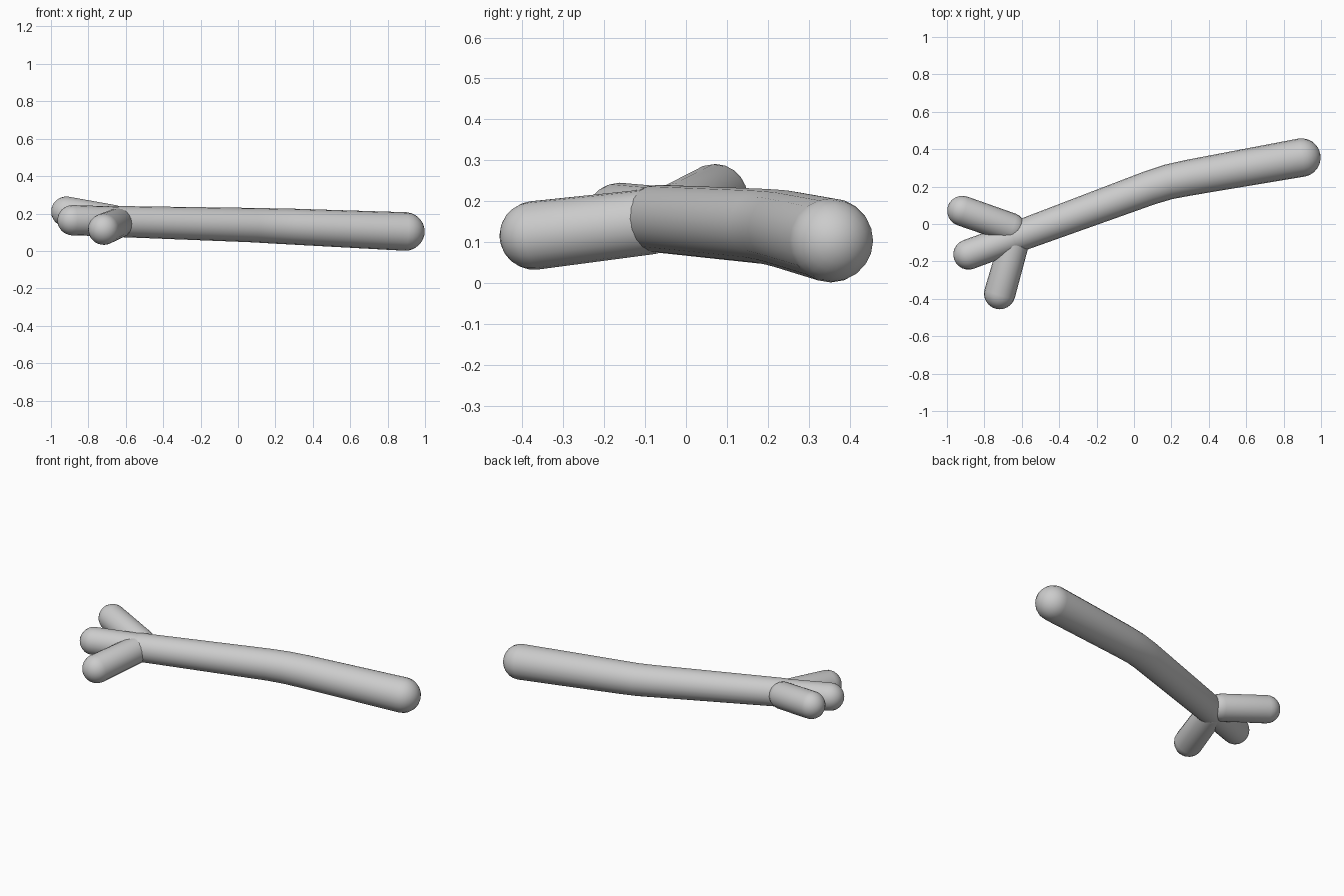
import bpy, bmesh
from math import sin, cos, pi, tau
from mathutils import Vector

if "Cube" in bpy.data.objects:
    bpy.data.objects.remove(bpy.data.objects["Cube"])

SIDES = 20


def limb(name, nodes):
    """Round-ended tube along nodes (x, y, z, radius)."""
    pts = [Vector(n[:3]) for n in nodes]
    rad = [n[3] for n in nodes]
    d0 = (pts[1] - pts[0]).normalized()
    d1 = (pts[-1] - pts[-2]).normalized()
    steps = 6
    rings = []
    # starting dome, shaft, end dome as (centre, direction, radius)
    for i in range(1, steps):
        a = pi / 2 * i / steps
        rings.append((pts[0] - d0 * rad[0] * cos(a), d0, rad[0] * sin(a)))
    for i, p in enumerate(pts):
        d = (pts[min(i + 1, len(pts) - 1)] - pts[max(i - 1, 0)]).normalized()
        rings.append((p, d, rad[i]))
    for i in range(1, steps):
        a = pi / 2 * i / steps
        rings.append((pts[-1] + d1 * rad[-1] * sin(a), d1, rad[-1] * cos(a)))

    bm = bmesh.new()
    loops = []
    for c, d, r in rings:
        u = Vector((0, 0, 1)).cross(d).normalized()
        v = d.cross(u)
        loops.append([bm.verts.new(c + (u * cos(tau * k / SIDES) + v * sin(tau * k / SIDES)) * r)
                      for k in range(SIDES)])
    for a, b in zip(loops, loops[1:]):
        for k in range(SIDES):
            n = (k + 1) % SIDES
            bm.faces.new((a[k], a[n], b[n], b[k]))
    for loop, tip in ((loops[0], pts[0] - d0 * rad[0]), (loops[-1], pts[-1] + d1 * rad[-1])):
        t = bm.verts.new(tip)
        for k in range(SIDES):
            bm.faces.new((loop[k], loop[(k + 1) % SIDES], t))
    bmesh.ops.recalc_face_normals(bm, faces=bm.faces)
    for f in bm.faces:
        f.smooth = True
    me = bpy.data.meshes.new(name)
    bm.to_mesh(me)
    bm.free()
    ob = bpy.data.objects.new(name, me)
    bpy.context.collection.objects.link(ob)
    return ob


# Long shaft with a gentle bend
limb("shaft", [(-0.63, -0.07, 0.157, 0.083), (0.08, 0.192, 0.138, 0.092),
               (0.18, 0.224, 0.134, 0.094), (0.29, 0.247, 0.130, 0.096),
               (0.895, 0.355, 0.104, 0.103)])

# Three short prongs fanning out from the shaft's end
limb("back_prong", [(-0.66, -0.02, 0.165, 0.080), (-0.918, 0.070, 0.210, 0.081)])
limb("middle_prong", [(-0.63, -0.07, 0.157, 0.080), (-0.885, -0.163, 0.164, 0.081)])
limb("front_prong", [(-0.637, -0.085, 0.150, 0.080), (-0.718, -0.372, 0.116, 0.084)])
